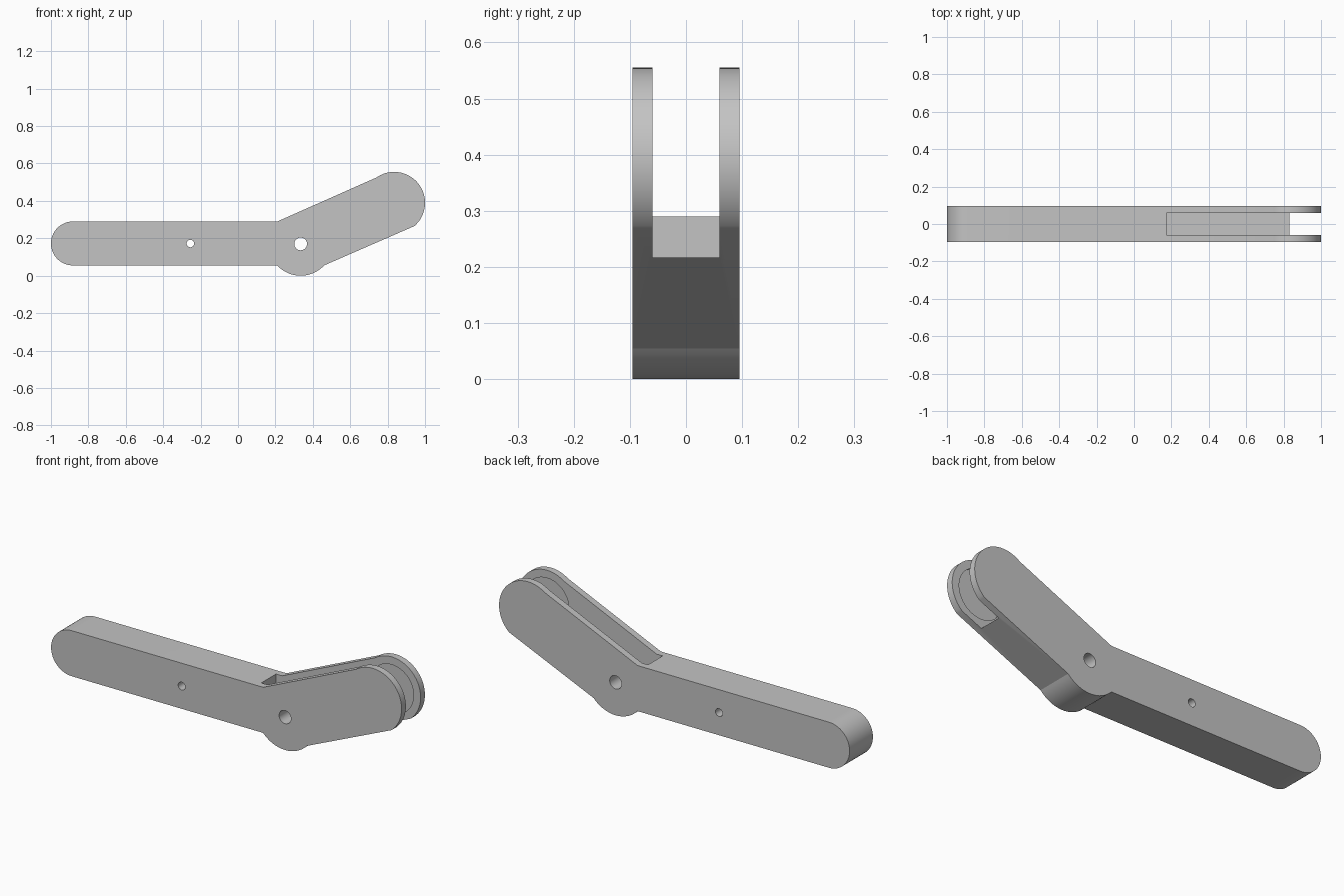
import bpy, bmesh
from math import cos, sin, radians

cube = bpy.data.objects.get("Cube")
if cube:
    bpy.data.objects.remove(cube, do_unlink=True)

HALF = 0.095          # half the lever width
TIP = (0.835, 0.39)   # centre of the forked tip
PIVOT = (0.335, 0.17)

grey = bpy.data.materials.new("plain_grey")
grey.use_nodes = True
colour = (0.55, 0.55, 0.55, 1)
grey.diffuse_color = colour
grey.node_tree.nodes["Principled BSDF"].inputs["Base Color"].default_value = colour


def arc(centre, radius, start, end, steps):
    """Points in the x-z plane along an arc, angles in degrees."""
    angles = [radians(start + (end - start) * i / steps) for i in range(steps + 1)]
    return [(centre[0] + radius * cos(a), centre[1] + radius * sin(a)) for a in angles]


def prism(name, outline, half):
    """Extrude an x-z outline from y = -half to y = +half."""
    bm = bmesh.new()
    face = bm.faces.new([bm.verts.new((x, -half, z)) for x, z in outline])
    new = bmesh.ops.extrude_face_region(bm, geom=[face])["geom"]
    verts = [v for v in new if isinstance(v, bmesh.types.BMVert)]
    bmesh.ops.translate(bm, verts=verts, vec=(0, 2 * half, 0))
    bmesh.ops.recalc_face_normals(bm, faces=bm.faces[:])
    mesh = bpy.data.meshes.new(name)
    bm.to_mesh(mesh)
    bm.free()
    mesh.materials.append(grey)
    obj = bpy.data.objects.new(name, mesh)
    bpy.context.collection.objects.link(obj)
    return obj


def disc(name, centre, radius, half):
    return prism(name, arc(centre, radius, 0, 360, 48)[:-1], half)


# Lever outline: rounded handle, pivot bulge, angled arm with round tip
outline = (arc((-0.8825, 0.1725), 0.1175, 90, 270, 32)
           + arc(PIVOT, 0.17, -137.4, -42.6, 20)
           + arc(TIP, 0.165, -49, 125, 40)
           + [(0.21, 0.29)])
lever = prism("lever_arm", outline, HALF)

# Cutters: fork slot, shallow round pockets inside the fork, two through holes
cutters = [
    prism("fork_slot", [(0.175, 0.217), (1.1, 0.217), (1.1, 0.8), (0.175, 0.8)], 0.06),
    disc("roller_pocket", TIP, 0.125, 0.067),
    disc("pivot_hole", PIVOT, 0.034, 0.2),
    disc("pin_hole", (-0.255, 0.172), 0.02, 0.2),
]

bpy.ops.object.select_all(action="DESELECT")
bpy.context.view_layer.objects.active = lever
lever.select_set(True)
for cutter in cutters:
    cutter.hide_render = True
    mod = lever.modifiers.new(cutter.name, "BOOLEAN")
    mod.operation = "DIFFERENCE"
    mod.solver = "EXACT"
    mod.object = cutter
    bpy.ops.object.modifier_apply(modifier=mod.name)
    bpy.data.objects.remove(cutter, do_unlink=True)

bpy.ops.object.shade_smooth_by_angle(angle=radians(20))
